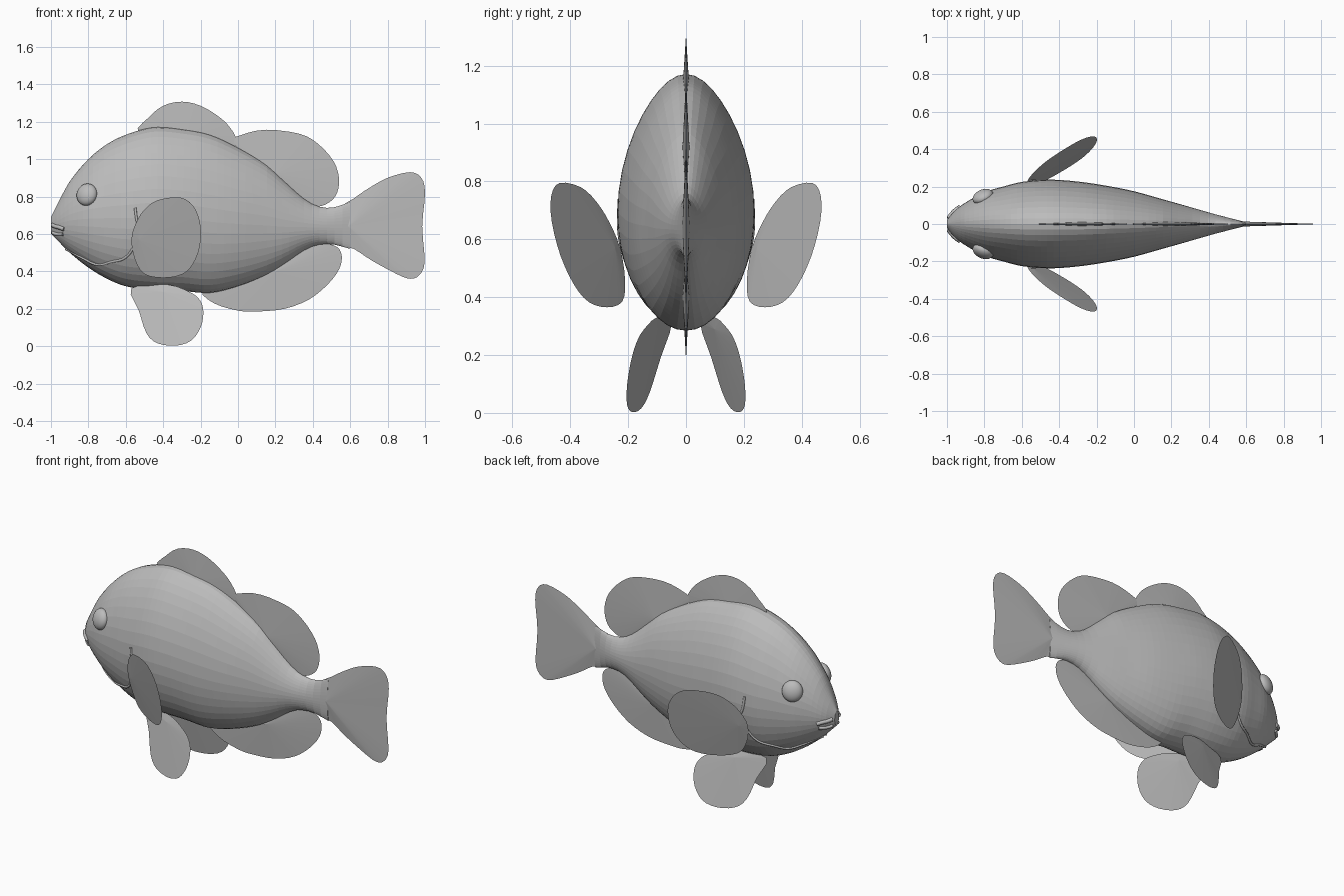
import bpy, bmesh, math
from mathutils import Vector

cube = bpy.data.objects.get("Cube")
if cube:
    bpy.data.objects.remove(cube)

grey = bpy.data.materials.new("plain_grey")
grey.use_nodes = True
grey.diffuse_color = (0.5, 0.5, 0.5, 1)
grey.node_tree.nodes["Principled BSDF"].inputs["Base Color"].default_value = (0.5, 0.5, 0.5, 1)

# Body stations: x, underside z, back z, half width
STATIONS = [
    (-1.0, .60, .69, .02), (-.96, .56, .77, .07), (-.9, .50, .88, .115),
    (-.8, .42, 1.0, .17), (-.7, .36, 1.08, .2), (-.6, .32, 1.13, .225),
    (-.45, .30, 1.17, .237), (-.3, .295, 1.16, .227), (-.15, .285, 1.13, .205),
    (0, .32, 1.06, .175), (.15, .38, .97, .133), (.25, .44, .88, .105),
    (.35, .51, .79, .076), (.42, .54, .75, .056), (.5, .545, .74, .035),
    (.6, .52, .77, .01)]


def station(x):
    """Smoothly interpolated underside, back and half width at x."""
    n = len(STATIONS)
    i = max(k for k in range(n - 1) if STATIONS[k][0] <= x + 1e-9 or k == 0)
    a, b = STATIONS[i], STATIONS[i + 1]
    p, q = STATIONS[max(i - 1, 0)], STATIONS[min(i + 2, n - 1)]
    h = b[0] - a[0]
    t = min(max((x - a[0]) / h, 0), 1)
    out = []
    for c in (1, 2, 3):
        m0 = (b[c] - p[c]) / (b[0] - p[0]) * h
        m1 = (q[c] - a[c]) / (q[0] - a[0]) * h
        d = b[c] - a[c]
        out.append(a[c] + m0 * t + (3 * d - 2 * m0 - m1) * t**2 + (m0 + m1 - 2 * d) * t**3)
    return out


def section(x, ang):
    """Point on the egg-shaped cross-section."""
    low, high, w = station(x)
    mid = low + 0.45 * (high - low)
    s = math.sin(ang)
    z = mid + s * ((high - mid) if s > 0 else (mid - low))
    taper = 1 - 0.2 * s * s if s > 0 else 1
    return Vector((x, w * math.cos(ang) * taper, z))


def on_skin(x, z):
    low, high, w = station(x)
    mid = low + 0.45 * (high - low)
    s = (z - mid) / ((high - mid) if z > mid else (mid - low))
    return section(x, math.asin(max(-1, min(1, s))))


def finish(name, bm):
    bmesh.ops.recalc_face_normals(bm, faces=bm.faces)
    mesh = bpy.data.meshes.new(name)
    bm.to_mesh(mesh)
    bm.free()
    mesh.materials.append(grey)
    obj = bpy.data.objects.new(name, mesh)
    bpy.context.collection.objects.link(obj)
    return obj


def body():
    bm = bmesh.new()
    sides, steps = 40, 48
    rings = []
    for i in range(steps + 1):
        x = -1 + 1.6 * (i / steps) ** 1.25
        rings.append([bm.verts.new(section(x, math.tau * k / sides)) for k in range(sides)])
    for a, b in zip(rings, rings[1:]):
        for k in range(sides):
            j = (k + 1) % sides
            bm.faces.new((a[k], a[j], b[j], b[k]))
    bm.faces.new(rings[0])
    bm.faces.new(rings[-1])
    finish("body", bm)


def fin(name, outline, root, thick, place=lambda x, z: 0.0):
    """Thin plate, thickest at its root and sharp at the rim, with a rounded outline."""
    n = len(outline)
    rim = []
    for i in range(n):
        p, a, b, q = (Vector(outline[(i + k) % n]) for k in (-1, 0, 1, 2))
        for t in (0, 1 / 3, 2 / 3):
            rim.append(a + (b - p) * t / 2 + (p - 2.5 * a + 2 * b - q / 2) * t**2
                       + (1.5 * (a - b) + (q - p) / 2) * t**3)
    bm = bmesh.new()
    ring = [bm.verts.new((x, place(x, z), z)) for x, z in rim]
    for side in (-1, 1):
        x, z = root
        hub = bm.verts.new((x, place(x, z) + side * thick, z))
        for k in range(len(ring)):
            bm.faces.new((ring[k - 1], ring[k], hub))
    finish(name, bm)


def skin_ridge(name, points, radius):
    """Raised crease lying on the skin."""
    curve = bpy.data.curves.new(name, "CURVE")
    curve.dimensions = "3D"
    curve.bevel_depth = radius
    curve.bevel_resolution = 1
    curve.use_fill_caps = True
    curve.resolution_u = 5
    spline = curve.splines.new("BEZIER")
    spline.bezier_points.add(len(points) - 1)
    for bp, co in zip(spline.bezier_points, points):
        bp.co = co
        bp.handle_left_type = bp.handle_right_type = "AUTO"
    curve.materials.append(grey)
    obj = bpy.data.objects.new(name, curve)
    bpy.context.collection.objects.link(obj)


body()

# Fins on the centre line
fin("front_dorsal_fin", [(-.53, 1.14), (-.48, 1.22), (-.4, 1.285), (-.3, 1.307), (-.2, 1.285),
    (-.1, 1.225), (-.04, 1.165), (-.01, 1.1), (-.06, 1.05), (-.28, 1.08)], (-.28, 1.12), .012)
fin("rear_dorsal_fin", [(-.03, 1.09), (.02, 1.13), (.15, 1.157), (.33, 1.135), (.43, 1.08),
    (.51, .99), (.54, .9), (.53, .82), (.49, .77), (.42, .745), (.34, .77), (.2, .87), (.08, .98)],
    (.2, .92), .012)
fin("anal_fin", [(-.19, .30), (-.13, .23), (0, .19), (.1, .185), (.25, .2), (.38, .25), (.48, .33),
    (.54, .41), (.555, .48), (.53, .53), (.46, .547), (.35, .53), (.2, .45), (0, .36)], (.2, .4), .012)
fin("tail_fin", [(.55, .73), (.62, .79), (.7, .845), (.8, .9), (.92, .93), (.98, .9), (1, .82),
    (.985, .64), (.998, .45), (.97, .38), (.92, .36), (.85, .385), (.72, .455), (.62, .52), (.55, .55)],
    (.59, .64), .013)

# Paired parts on both flanks
for label, m in (("left", 1), ("right", -1)):
    side = "rear_" if m > 0 else "front_"
    fin(side + "pectoral_fin", [(-.57, .57), (-.545, .66), (-.5, .73), (-.43, .78), (-.31, .795),
        (-.24, .75), (-.203, .66), (-.203, .54), (-.24, .44), (-.3, .383), (-.4, .365), (-.5, .385),
        (-.55, .46)], (-.53, .57), .006,
        lambda x, z: m * (.45 + .58 * (x + .2) + .26 * (z - .6)))
    fin(side + "pelvic_fin", [(-.57, .31), (-.53, .19), (-.49, .07), (-.43, .015), (-.33, .003),
        (-.25, .03), (-.2, .1), (-.185, .18), (-.2, .24), (-.25, .285), (-.38, .33)], (-.4, .29), .006,
        lambda x, z: m * (.19 + .29 * (x + .185) - .22 * (z - .18)))

    # Domed eye turned to follow the cheek
    bpy.ops.mesh.primitive_uv_sphere_add(segments=24, ring_count=16, radius=1)
    eye = bpy.context.object
    eye.name = side + "eye"
    eye.scale = (.058, .036, .06)
    eye.location = on_skin(-.808, .81) * 1
    eye.location.y *= m
    eye.rotation_euler = (m * .25, 0, m * .42)
    eye.data.materials.append(grey)
    bpy.ops.object.shade_smooth_by_angle()

    # Gill cover edge and lips
    def trace(pts):
        return [Vector((p.x, p.y * m, p.z)) for p in (on_skin(x, z) for x, z in pts)]
    skin_ridge(side + "gill_edge", trace([(-.55, .74), (-.54, .67), (-.525, .62), (-.545, .56),
               (-.6, .475), (-.68, .45), (-.75, .435), (-.83, .47), (-.92, .52)]), .007)
    skin_ridge(side + "upper_lip", trace([(-.992, .648), (-.975, .64), (-.955, .635), (-.93, .625)]), .012)
    skin_ridge(side + "lower_lip", trace([(-.99, .607), (-.975, .6), (-.955, .597), (-.935, .598)]), .01)
